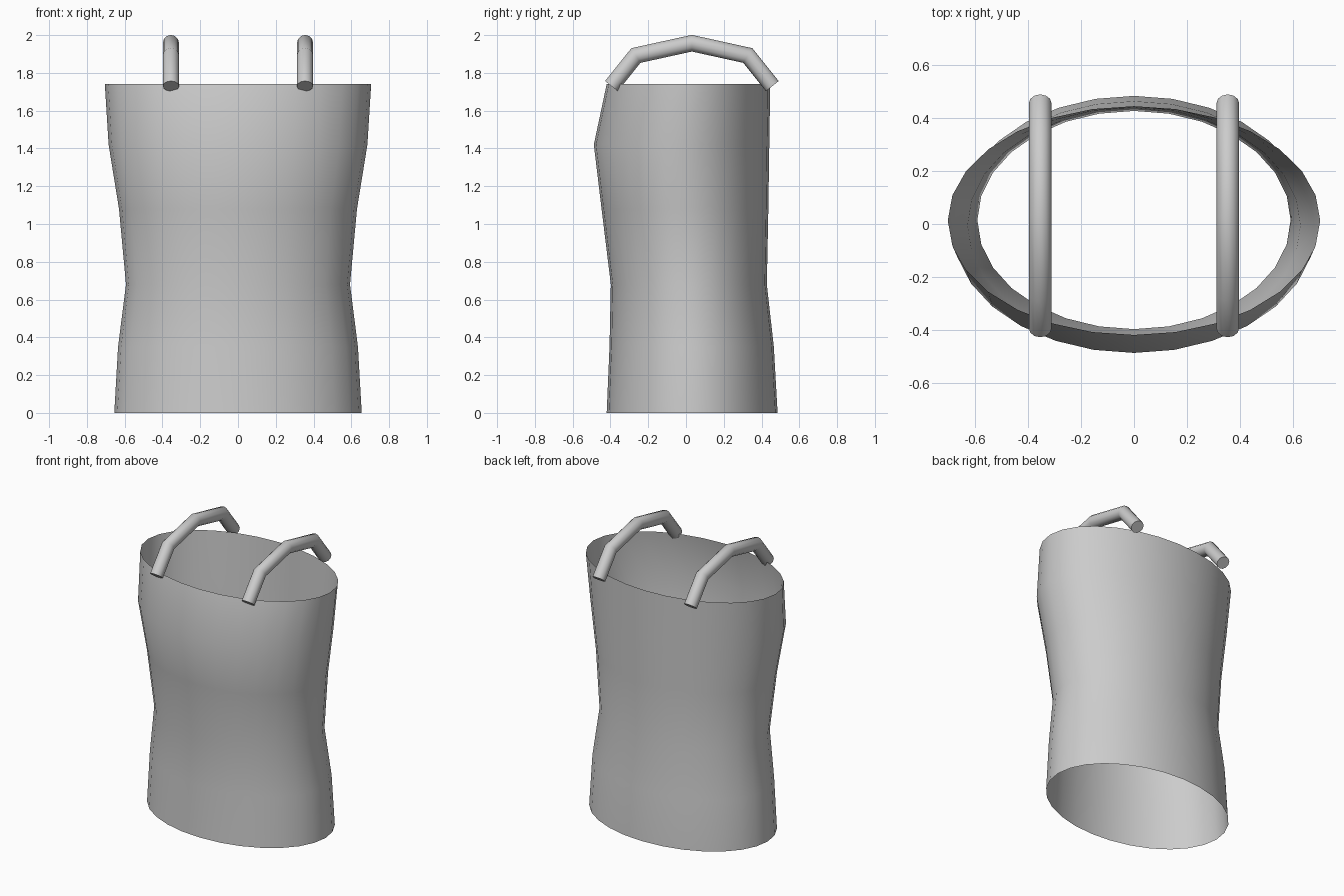
import bpy, bmesh, math
from mathutils import Vector

if "Cube" in bpy.data.objects:
    bpy.data.objects.remove(bpy.data.objects["Cube"])

grey = bpy.data.materials.new("light grey")
grey.diffuse_color = (0.6, 0.6, 0.6, 1)
grey.use_nodes = True
grey.node_tree.nodes["Principled BSDF"].inputs["Base Color"].default_value = grey.diffuse_color


def loft(name, rings, capped=False):
    """Skin a list of closed rings into one smooth-shaded object."""
    bm = bmesh.new()
    loops = [[bm.verts.new(p) for p in ring] for ring in rings]
    n = len(loops[0])
    for a, b in zip(loops, loops[1:]):
        for i in range(n):
            j = (i + 1) % n
            bm.faces.new((a[i], a[j], b[j], b[i]))
    if capped:
        bm.faces.new(loops[0][::-1])
        bm.faces.new(loops[-1])
    if capped:
        bmesh.ops.recalc_face_normals(bm, faces=bm.faces[:])
    mesh = bpy.data.meshes.new(name)
    bm.to_mesh(mesh)
    bm.free()
    mesh.materials.append(grey)
    obj = bpy.data.objects.new(name, mesh)
    bpy.context.collection.objects.link(obj)
    bpy.ops.object.select_all(action='DESELECT')
    obj.select_set(True)
    bpy.context.view_layer.objects.active = obj
    bpy.ops.object.shade_smooth_by_angle(angle=math.radians(45))
    return obj


# Open garment body: height, half width, front y, back y
SECTIONS = [
    (0.00, 0.655, -0.42, 0.485),
    (0.35, 0.635, -0.405, 0.465),
    (0.68, 0.593, -0.398, 0.428),
    (1.08, 0.63, -0.447, 0.436),
    (1.42, 0.685, -0.488, 0.441),
    (1.74, 0.705, -0.42, 0.446),
]
SIDES = 28


def oval(z, half, front, back):
    mid, depth = (front + back) / 2, (back - front) / 2
    angles = [2 * math.pi * i / SIDES for i in range(SIDES)]
    return [(half * math.cos(a), mid + depth * math.sin(a), z) for a in angles]


loft("body", [oval(*s) for s in SECTIONS])

# Shoulder straps: mitred round tube along an arch in the y-z plane
ARCH = [Vector((0, y, z)) for y, z in
        [(-0.395, 1.73), (-0.265, 1.892), (0.031, 1.957), (0.327, 1.892), (0.457, 1.73)]]
RADIUS, TUBE_SIDES = 0.043, 12


def strap(name, x):
    rings = []
    for i, p in enumerate(ARCH):
        before = (p - ARCH[i - 1]).normalized() if i else None
        after = (ARCH[i + 1] - p).normalized() if i < len(ARCH) - 1 else None
        before, after = before or after, after or before
        along = (before + after).normalized()
        up = Vector((0, -along.z, along.y)) / along.dot(after)
        side = Vector((1, 0, 0))
        rings.append([])
        for k in range(TUBE_SIDES):
            a = 2 * math.pi * k / TUBE_SIDES
            rings[-1].append(p + Vector((x, 0, 0))
                             + RADIUS * (side * math.cos(a) + up * math.sin(a)))
    loft(name, rings, capped=True)


strap("left_strap", -0.355)
strap("right_strap", 0.355)
